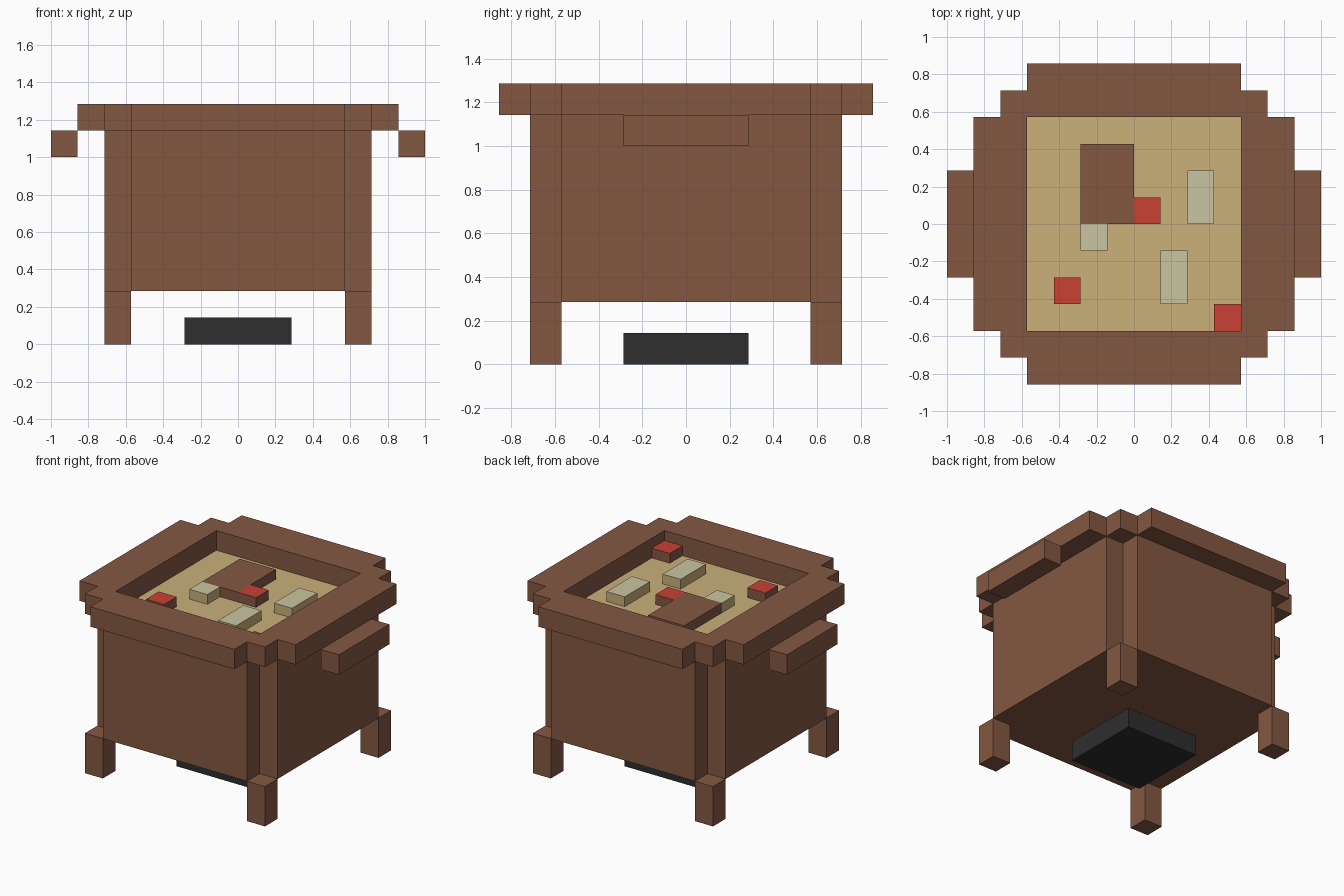
import bpy
import bmesh
from mathutils import Vector

U = 1 / 7  # block size

if "Cube" in bpy.data.objects:
    bpy.data.objects.remove(bpy.data.objects["Cube"], do_unlink=True)


def material(name, rgb):
    lin = [((c / 255 + 0.055) / 1.055) ** 2.4 for c in rgb] + [1]
    m = bpy.data.materials.new(name)
    m.use_nodes = True
    m.diffuse_color = lin
    m.node_tree.nodes["Principled BSDF"].inputs["Base Color"].default_value = lin
    return m


WOOD = material("brown", (132, 88, 66))
BROTH = material("tan_broth", (203, 177, 122))
CREAM = material("pale_cream", (201, 197, 161))
RED = material("red", (200, 65, 53))
COAL = material("charcoal", (46, 46, 46))


def finish(name, bm, mats):
    bmesh.ops.recalc_face_normals(bm, faces=bm.faces)
    mesh = bpy.data.meshes.new(name)
    bm.to_mesh(mesh)
    bm.free()
    for m in mats:
        mesh.materials.append(m)
    obj = bpy.data.objects.new(name, mesh)
    bpy.context.collection.objects.link(obj)
    return obj


def box(name, lo, hi, mat, top=None):
    """Box between two corners in block units, with an optional top colour."""
    lo, hi = Vector(lo) * U, Vector(hi) * U
    bm = bmesh.new()
    bmesh.ops.create_cube(bm, size=1)
    bmesh.ops.scale(bm, vec=hi - lo, verts=bm.verts)
    bmesh.ops.translate(bm, vec=(lo + hi) / 2, verts=bm.verts)
    bm.normal_update()
    if top:
        for f in bm.faces:
            f.material_index = int(f.normal.z > 0.9)
    return finish(name, bm, [mat, top] if top else [mat])


def mirrored(quarter):
    """Full outline from the points of its +x +y quarter."""
    right = [(x, -y) for x, y in reversed(quarter)] + quarter
    return right + [(-x, y) for x, y in reversed(right)]


def prism(name, outlines, z0, z1, mat):
    """Upright walls along each outline, capped between them."""
    bm = bmesh.new()
    caps = {z0: [], z1: []}
    for pts in outlines:
        rings = {z: [bm.verts.new((x * U, y * U, z * U)) for x, y in pts] for z in caps}
        for i in range(len(pts)):
            j = (i + 1) % len(pts)
            a, b = rings[z0], rings[z1]
            bm.faces.new((a[i], a[j], b[j], b[i]))
            for z, r in rings.items():
                caps[z].append(bm.edges.get((r[i], r[j])))
    for edges in caps.values():
        bmesh.ops.triangle_fill(bm, edges=edges, use_beauty=True, normal=(0, 0, 1))
    return finish(name, bm, [mat])


# Pot walls with notched corners, and the stepped rim above
opening = mirrored([(4, 4)])
prism("pot_walls", [mirrored([(5, 4), (4, 4.0001), (4, 5)]), mirrored([(3.99, 3.99)])], 2, 8, WOOD)
prism("rim", [mirrored([(6, 4), (5, 4), (5, 5), (4, 5), (4, 6)]), opening], 8, 9, WOOD)
box("pot_floor", (-4, -4, 2), (4, 4, 3), WOOD)
box("broth", (-4, -4, 3), (4, 4, 8.01), BROTH)

# Legs and side handles
for sx, side in ((1, "left"), (-1, "right")):
    for sy, end in ((1, "back"), (-1, "front")):
        xs, ys = sorted((4 * sx, 5 * sx)), sorted((4 * sy, 5 * sy))
        box(f"{end}_{side}_leg", (xs[0], ys[0], 0), (xs[1], ys[1], 2), WOOD)
    xs = sorted((6 * sx, 7 * sx))
    box(f"{side}_handle", (xs[0], -2, 7), (xs[1], 2, 8), WOOD)

# Burner below the pot
box("burner", (-2, -2, 0), (2, 2, 1), COAL)

# Pieces floating in the broth
TOP = 8.5
box("meat_chunk", (-2, 0, 8), (0, 3, TOP), WOOD)
for i, (x, y) in enumerate([(0, 0), (-3, -3), (3, -4)], 1):
    box(f"red_piece_{i}", (x, y, 8), (x + 1, y + 1, TOP), WOOD, RED)
for i, (x, y, length) in enumerate([(-2, -1, 1), (2, 0, 2), (1, -3, 2)], 1):
    box(f"pale_piece_{i}", (x, y, 8), (x + 1, y + length, TOP), BROTH, CREAM)
